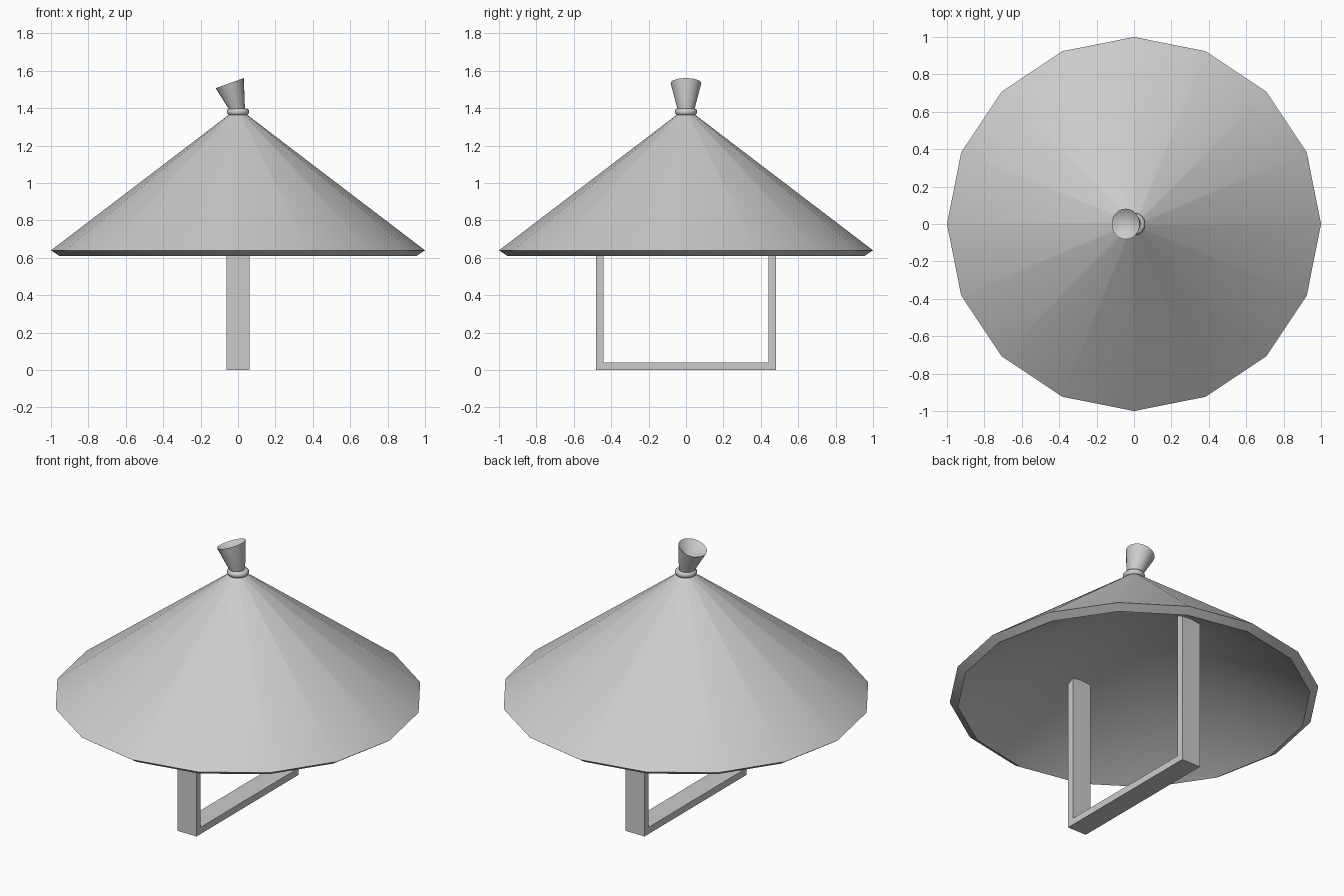
import bpy
from math import sin, cos, tau, radians
from mathutils import Vector

if "Cube" in bpy.data.objects:
    bpy.data.objects.remove(bpy.data.objects["Cube"])


def make(name, verts, faces, smooth=True):
    mesh = bpy.data.meshes.new(name)
    mesh.from_pydata(verts, [], faces)
    mesh.update()
    ob = bpy.data.objects.new(name, mesh)
    bpy.context.collection.objects.link(ob)
    if smooth:
        bpy.ops.object.select_all(action='DESELECT')
        ob.select_set(True)
        bpy.context.view_layer.objects.active = ob
        bpy.ops.object.shade_smooth_by_angle(angle=radians(35))
        for e in ob.data.edges:      # smooth across single-point apexes
            if any(len(ob.data.vertices) - 1 == v for v in e.vertices):
                e.use_edge_sharp = False
    return ob


def loft(name, rings, sides, closed=False, cap=False, tip=None):
    """Skin rings given as (centre, half x axis, half y axis)."""
    verts = [c + u * cos(tau * i / sides) + v * sin(tau * i / sides)
             for c, u, v in rings for i in range(sides)]
    n = len(rings)
    faces = []
    for r in range(n if closed else n - 1):
        a, b = r * sides, (r + 1) % n * sides
        for i in range(sides):
            j = (i + 1) % sides
            faces.append((a + i, a + j, b + j, b + i))
    if cap:
        faces.append(tuple(reversed(range(sides))))
    if tip:                          # close the last ring to a point
        a = (n - 1) * sides
        verts.append(Vector(tip))
        faces += [(a + i, a + (i + 1) % sides, n * sides) for i in range(sides)]
    return make(name, verts, faces)


def flat(r, z):
    return Vector((0, 0, z)), Vector((r, 0, 0)), Vector((0, r, 0))


# Conical canopy with bevelled rim and a shallower hollow underneath
canopy = loft("cone_canopy", [flat(0.04, 1.372), flat(1.0, 0.64), flat(0.955, 0.61)],
              16, cap=True, tip=(0, 0, 1.19))
canopy.data.flip_normals()

# Small ring at the apex
loft("apex_ring", [flat(0.041 + 0.019 * cos(tau * k / 12), 1.380 + 0.019 * sin(tau * k / 12))
                   for k in range(12)], 24, closed=True)

# Flared tuft with a slanted, dished mouth
loft("flared_tuft", [
    (Vector((-0.005, 0, 1.376)), Vector((0.038, 0, 0)), Vector((0, 0.038, 0))),
    (Vector((-0.006, 0, 1.397)), Vector((0.043, 0, 0.002)), Vector((0, 0.046, 0))),
    (Vector((-0.044, 0, 1.534)), Vector((0.075, 0, 0.027)), Vector((0, 0.082, 0)))],
    24, tip=(-0.024, 0, 1.478))

# U-shaped strap: one profile extruded across x
profile = [(-0.48, 0.95), (-0.48, 0), (0.48, 0), (0.48, 0.95),
           (0.44, 0.98), (0.44, 0.04), (-0.44, 0.04), (-0.44, 0.98)]
n = len(profile)
verts = [(x, y, z) for x in (0.062, -0.062) for y, z in profile]
quads = [(0, 1, 6, 7), (1, 2, 5, 6), (2, 3, 4, 5)]
faces = quads + [tuple(n + i for i in reversed(q)) for q in quads]
faces += [(i, i + n, (i + 1) % n + n, (i + 1) % n) for i in range(n)
          ]
make("chin_strap", verts, faces, smooth=False)
